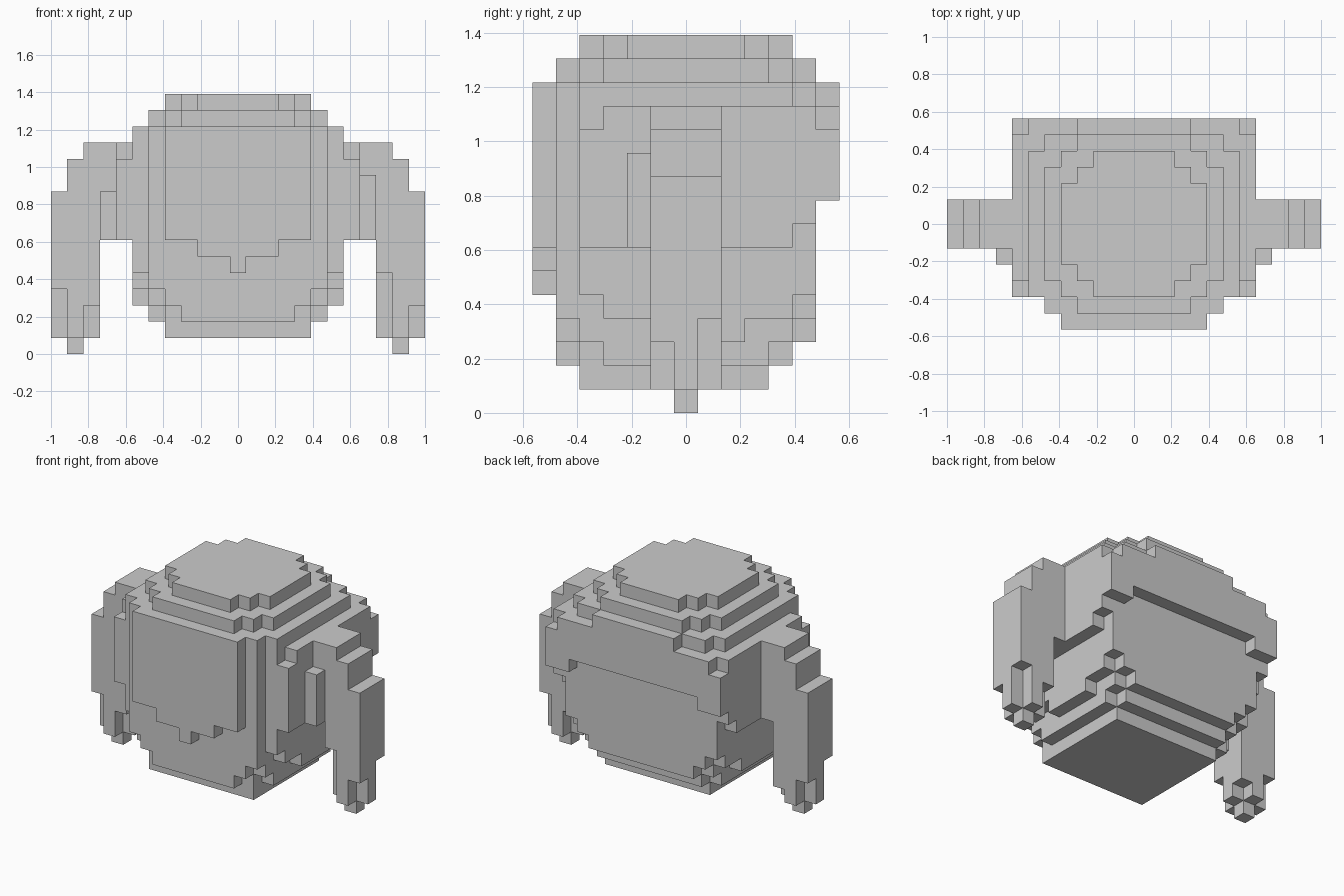
import bpy, bmesh
from mathutils import Vector

if "Cube" in bpy.data.objects:
    bpy.data.objects.remove(bpy.data.objects["Cube"])

U = 2 / 23          # edge length of one cube
parts = {}          # part name -> set of cells
filled = set()      # all cells of the model


def box(part, x0, x1, y0, y1, z0, z1):
    """Fill an inclusive range of cells that no other part has taken."""
    cells = parts.setdefault(part, set())
    for x in range(x0, x1 + 1):
        for y in range(y0, y1 + 1):
            for z in range(z0, z1 + 1):
                if (x, y, z) not in filled:
                    filled.add((x, y, z))
                    cells.add((x, y, z))


def sym(part, half, y0, y1, z0, z1):
    """A box centred on x = 0."""
    box(part, -half, half, y0, y1, z0, z1)


# rounded underside of the head: half width, y range, layer range
for b in [(4, -4, 3, 1, 1),
          (5, -3, 3, 2, 2), (4, -4, 4, 2, 2), (3, -5, 4, 2, 2),
          (6, -1, 2, 3, 3), (5, -4, 4, 3, 3), (4, -5, 5, 3, 3),
          (6, -3, 4, 4, 4), (5, -5, 5, 4, 4)]:
    sym("head", *b)

# main block of the head
sym("head", 6, -4, 5, 5, 12)
sym("head", 5, -5, 5, 5, 12)

# stepped crown
for b in [(6, -4, 4, 13, 13), (5, -5, 5, 13, 13), (3, -5, 6, 13, 13),
          (5, -3, 3, 14, 14), (4, -4, 4, 14, 14), (3, -5, 5, 14, 14),
          (4, -2, 2, 15, 15), (3, -3, 3, 15, 15), (2, -4, 4, 15, 15)]:
    sym("crown", *b)

# front plate with pointed lower edge
sym("front_plate", 4, -6, -6, 7, 13)
sym("front_plate", 2, -6, -6, 6, 6)
sym("front_plate", 0, -6, -6, 5, 5)

# raised band around the back
sym("back_band", 6, 6, 6, 12, 12)
sym("back_band", 7, 6, 6, 10, 11)
for s in (-1, 1):
    box("back_band", min(6 * s, 7 * s), max(6 * s, 7 * s), 6, 6, 9, 9)

# side panels, side tails and small locks; tail tips differ left and right
tips = {1: {(11, -1): 3, (11, 1): 4, (9, -1): 5, (9, 1): 3},
        -1: {(11, -1): 4, (11, 1): 3, (9, -1): 3, (9, 1): 2}}
for s, side in ((1, "right"), (-1, "left")):
    def column(part, x, y0, y1, z0, z1):
        box(part, s * x, s * x, y0, y1, z0, z1)

    panel, tail = side + "_side_panel", side + "_tail"
    column(panel, 7, -3, 5, 12, 12)
    column(panel, 7, -4, 5, 8, 11)
    column(panel, 7, -4, 4, 7, 7)

    column(tail, 8, -1, 1, 7, 12)
    column(tail, 10, -1, 1, 1, 11)
    column(tail, 10, 0, 0, 0, 0)
    column(tail, 9, 0, 0, 1, 12)
    column(tail, 11, 0, 0, 1, 9)
    for (x, y), low in tips[s].items():
        column(tail, x, y, y, low, 12 if x == 9 else 9)

    column(side + "_lock", 8, -2, -2, 7, 10 if s > 0 else 9)

# skin every part with the cube faces that are open to the outside
for name, cells in parts.items():
    bm = bmesh.new()
    for c in sorted(cells):
        for axis in range(3):
            for d in (-1, 1):
                n = list(c)
                n[axis] += d
                if tuple(n) in filled:
                    continue
                a, b = (axis + 1) % 3, (axis + 2) % 3
                ring = [(-.5, -.5), (.5, -.5), (.5, .5), (-.5, .5)]
                verts = []
                for p, q in ring[::d]:
                    v = Vector((c[0], c[1], c[2] + .5))
                    v[axis] += d / 2
                    v[a] += p
                    v[b] += q
                    verts.append(bm.verts.new(v * U))
                bm.faces.new(verts)
    bmesh.ops.remove_doubles(bm, verts=bm.verts, dist=U / 100)
    mesh = bpy.data.meshes.new(name)
    bm.to_mesh(mesh)
    bm.free()
    bpy.context.collection.objects.link(bpy.data.objects.new(name, mesh))
